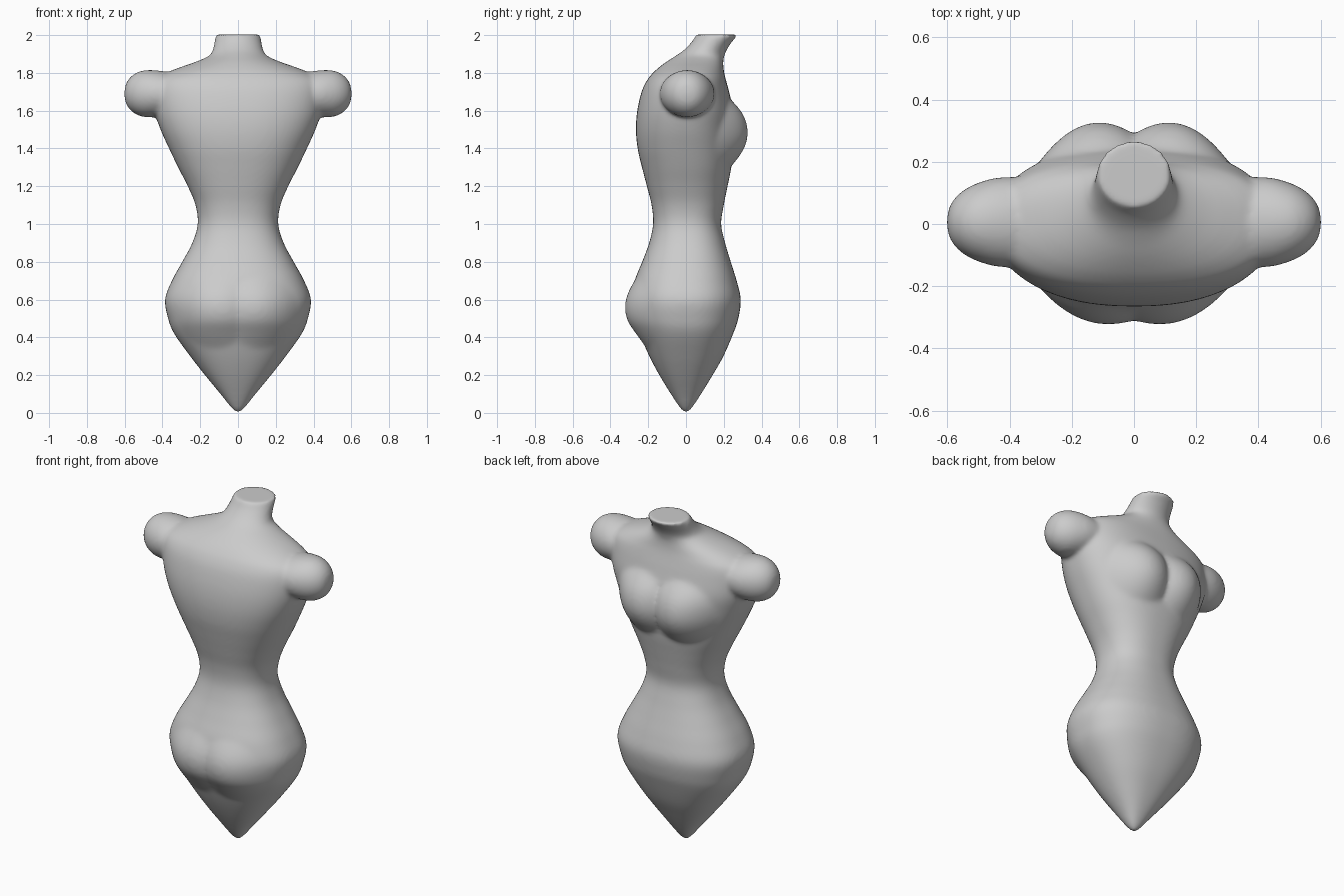
import bpy, bmesh, math

if "Cube" in bpy.data.objects:
    bpy.data.objects.remove(bpy.data.objects["Cube"])

bm = bmesh.new()
SIDES = 96
ANG = [2 * math.pi * i / SIDES for i in range(SIDES)]


def spline(rows, steps=6):
    """Catmull-Rom resampling of station rows."""
    out = []
    for i in range(len(rows) - 1):
        p0, p1 = rows[max(i - 1, 0)], rows[i]
        p2, p3 = rows[i + 1], rows[min(i + 2, len(rows) - 1)]
        for s in range(steps):
            t = s / steps
            out.append([0.5 * (2 * b + (c - a) * t + (2 * a - 5 * b + 4 * c - d) * t * t
                               + (3 * b - a - 3 * c + d) * t ** 3)
                        for a, b, c, d in zip(p0, p1, p2, p3)])
    out.append(list(rows[-1]))
    return out


def loft(rings):
    """Skin closed rings of points and cap both ends."""
    vr = [[bm.verts.new(p) for p in r] for r in rings]
    for a, b in zip(vr, vr[1:]):
        for i in range(SIDES):
            j = (i + 1) % SIDES
            bm.faces.new((a[i], a[j], b[j], b[i]))
    bm.faces.new(vr[0][::-1])
    bm.faces.new(vr[-1])


def swell(x, z, cx, cz, rx, rz, power):
    """Smooth bump height, mirrored in x."""
    d = ((abs(x) - cx) / rx) ** 2 + ((z - cz) / rz) ** 2
    return max(0.0, 1 - d) ** power


def trunk_ring(z, w, lo, hi):
    # fuller cross-section below the neck, round at the neck
    n = 2.35 if z < 1.78 else max(2.0, 2.35 - (z - 1.78) * 3)
    ring = []
    for a in ANG:
        c, s = math.cos(a), math.sin(a)
        x = w * math.copysign(abs(c) ** (2 / n), c)
        y = (lo + hi) / 2 + (hi - lo) / 2 * math.copysign(abs(s) ** (2 / n), s)
        if s > 0:    # bust
            y += 0.082 * swell(x, z, 0.135, 1.48, 0.19, 0.185, 1.1) * min(1, s * 2)
        else:        # seat
            y -= 0.04 * swell(x, z, 0.12, 0.53, 0.2, 0.19, 1.3) * min(1, -s * 2)
        ring.append((x, y, z))
    return ring


# Trunk and neck: z, half width, y min, y max
trunk = [
    (0.004, 0.012, -0.012, 0.012), (0.03, 0.038, -0.034, 0.034),
    (0.10, 0.093, -0.08, 0.08), (0.20, 0.175, -0.141, 0.141),
    (0.30, 0.253, -0.194, 0.198), (0.42, 0.338, -0.247, 0.25),
    (0.50, 0.37, -0.28, 0.277), (0.60, 0.386, -0.29, 0.29),
    (0.70, 0.35, -0.272, 0.268), (0.80, 0.295, -0.232, 0.237),
    (0.90, 0.242, -0.195, 0.207), (1.00, 0.213, -0.174, 0.186),
    (1.10, 0.225, -0.182, 0.20), (1.20, 0.266, -0.207, 0.22),
    (1.30, 0.317, -0.233, 0.24), (1.40, 0.365, -0.256, 0.25),
    (1.50, 0.41, -0.265, 0.252), (1.60, 0.443, -0.258, 0.25),
    (1.70, 0.455, -0.235, 0.228), (1.76, 0.44, -0.207, 0.212),
    (1.80, 0.38, -0.175, 0.202), (1.83, 0.305, -0.142, 0.198),
    (1.86, 0.22, -0.102, 0.197), (1.89, 0.155, -0.055, 0.203),
    (1.92, 0.134, -0.012, 0.215), (1.96, 0.125, 0.027, 0.24),
    (1.99, 0.12, 0.047, 0.265), (2.003, 0.117, 0.055, 0.268)]
loft([trunk_ring(*row) for row in spline(trunk)])

# Arm stubs: x, y radius, z radius
arm = [(0.25, 0.14, 0.09), (0.36, 0.145, 0.113), (0.44, 0.143, 0.124), (0.50, 0.127, 0.123),
       (0.54, 0.108, 0.109), (0.57, 0.084, 0.087), (0.592, 0.053, 0.055), (0.602, 0.012, 0.012)]
for side in (1, -1):
    loft([[(side * x, 0.006 + ry * math.cos(a), 1.69 + rz * math.sin(a)) for a in ANG]
          for x, ry, rz in spline(arm)])

bmesh.ops.recalc_face_normals(bm, faces=bm.faces[:])
mesh = bpy.data.meshes.new("torso")
bm.to_mesh(mesh)
bm.free()
torso = bpy.data.objects.new("torso", mesh)
bpy.context.collection.objects.link(torso)

# Fuse the volumes into one skin and soften the joins
remesh = torso.modifiers.new("fuse", "REMESH")
remesh.mode = "VOXEL"
remesh.voxel_size = 0.011
remesh.use_smooth_shade = True
soft = torso.modifiers.new("soften", "SMOOTH")
soft.factor = 0.5
soft.iterations = 10
